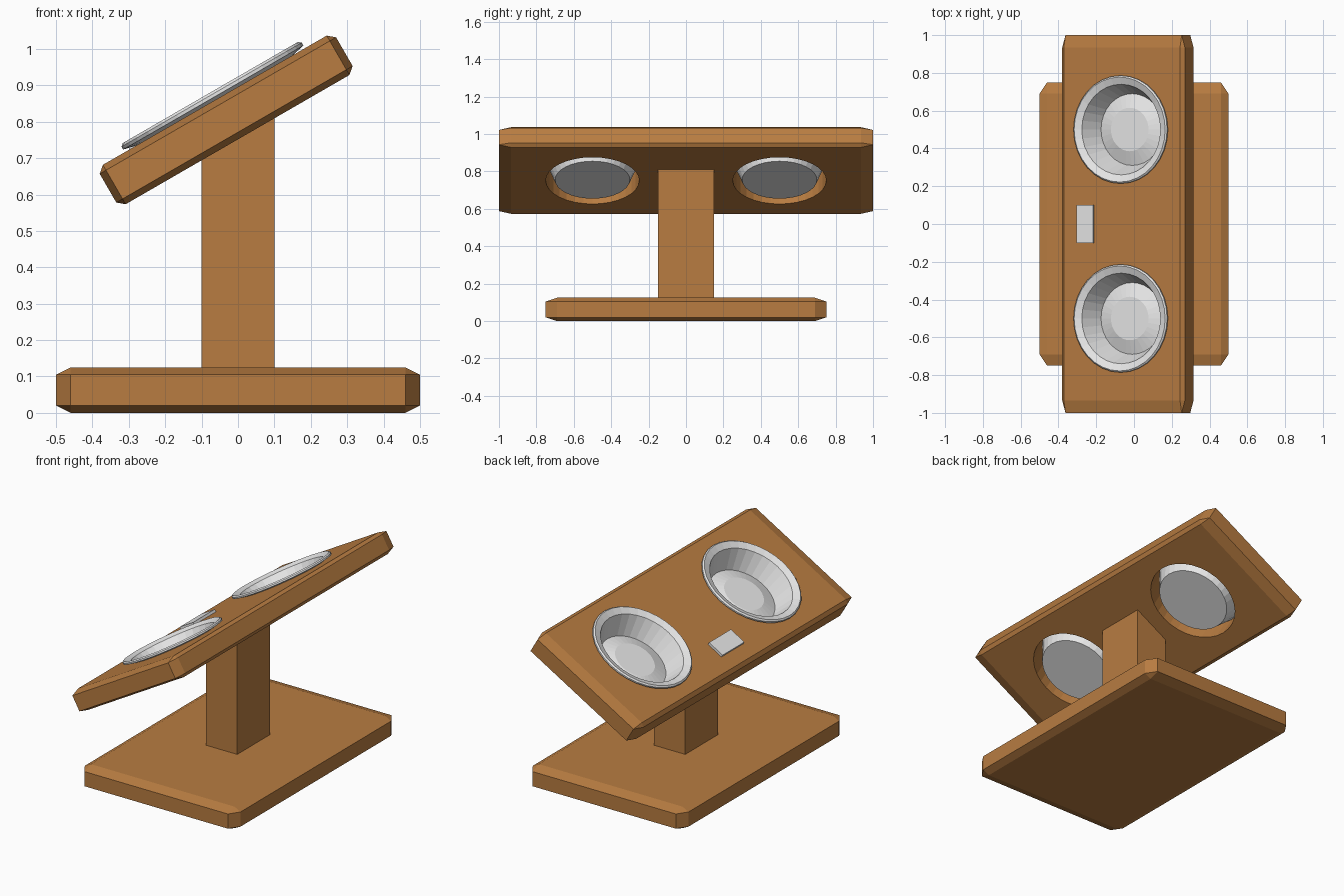
import bpy, bmesh, math
from mathutils import Matrix

if "Cube" in bpy.data.objects:
    bpy.data.objects.remove(bpy.data.objects["Cube"])


def material(name, rgb):
    m = bpy.data.materials.new(name)
    m.diffuse_color = (*rgb, 1)
    m.use_nodes = True
    m.node_tree.nodes["Principled BSDF"].inputs["Base Color"].default_value = m.diffuse_color
    return m


WOOD = material("warm wood", (0.479, 0.202, 0.053))
METAL = material("light grey metal", (0.8, 0.8, 0.8))
SIDES = 32
# frame of the tilted tray: local x runs up the slope, local z is its normal
TILT = Matrix.Translation((-0.0325, 0, 0.805)) @ Matrix.Rotation(math.radians(-30), 4, 'Y')


def finish(bm, name, mat, matrix):
    bmesh.ops.recalc_face_normals(bm, faces=bm.faces)
    me = bpy.data.meshes.new(name)
    bm.to_mesh(me)
    bm.free()
    me.materials.append(mat)
    ob = bpy.data.objects.new(name, me)
    bpy.context.collection.objects.link(ob)
    ob.matrix_world = matrix
    return ob


def box(name, size, mat, matrix, chamfer=None):
    """Box, optionally with a different chamfer width along each axis."""
    bm = bmesh.new()
    h = [s / 2 for s in size]
    c = chamfer or (0, 0, 0)
    for sx in (-1, 1):
        for sy in (-1, 1):
            for sz in (-1, 1):
                for full in (range(3) if chamfer else [0]):
                    p = [h[i] - (0 if i == full else c[i]) for i in range(3)]
                    bm.verts.new((sx * p[0], sy * p[1], sz * p[2]))
    bmesh.ops.convex_hull(bm, input=bm.verts)
    bmesh.ops.dissolve_limit(bm, angle_limit=0.01, verts=bm.verts, edges=bm.edges)
    return finish(bm, name, mat, matrix)


def lathe(name, profile, mat, matrix):
    """Revolve (radius, height) points round local z; both ends lie on the axis."""
    bm = bmesh.new()
    vs = [bm.verts.new((r, 0, z)) for r, z in profile]
    es = [bm.edges.new(p) for p in zip(vs, vs[1:])]
    bmesh.ops.spin(bm, geom=vs + es, cent=(0, 0, 0), axis=(0, 0, 1),
                   angle=math.tau, steps=SIDES, use_duplicate=False)
    bmesh.ops.remove_doubles(bm, verts=bm.verts, dist=1e-4)
    return finish(bm, name, mat, matrix)


# stand
box("base", (1, 1.5, 0.125), WOOD, Matrix.Translation((0, 0, 0.0625)), (0.04, 0.06, 0.02))
box("post", (0.2, 0.3, 0.72), WOOD, Matrix.Translation((0, 0, 0.46)))

# tilted tray with two round holes
tray = box("tray", (0.75, 2, 0.125), WOOD, TILT, (0.02, 0.065, 0.017))
for y in (-0.5, 0.5):
    at = TILT @ Matrix.Translation((0, y, 0))
    cutter = lathe("hole_cutter", [(0, -0.2), (0.25, -0.2), (0.25, 0.2), (0, 0.2)], WOOD, at)
    cutter.hide_render = True
    bpy.context.view_layer.update()
    mod = tray.modifiers.new("hole", 'BOOLEAN')
    mod.operation = 'DIFFERENCE'
    mod.solver = 'EXACT'
    mod.object = cutter
    bpy.context.view_layer.objects.active = tray
    bpy.ops.object.modifier_apply(modifier=mod.name)
    bpy.data.objects.remove(cutter)

# metal bowls with a flared lip and a slightly raised floor
BOWL = [(0, -0.058), (0.2, -0.058), (0.249, 0.0625), (0.286, 0.071), (0.286, 0.08),
        (0.278, 0.087), (0.24, 0.072), (0.19, -0.045), (0.115, -0.02), (0, -0.02)]
for side, y in (("front", -0.5), ("back", 0.5)):
    lathe(side + "_bowl", BOWL, METAL, TILT @ Matrix.Translation((0, y, 0)))

# small metal plate between the bowls
box("small_plate", (0.1, 0.2, 0.02), METAL, TILT @ Matrix.Translation((-0.22, 0, 0.067)))
